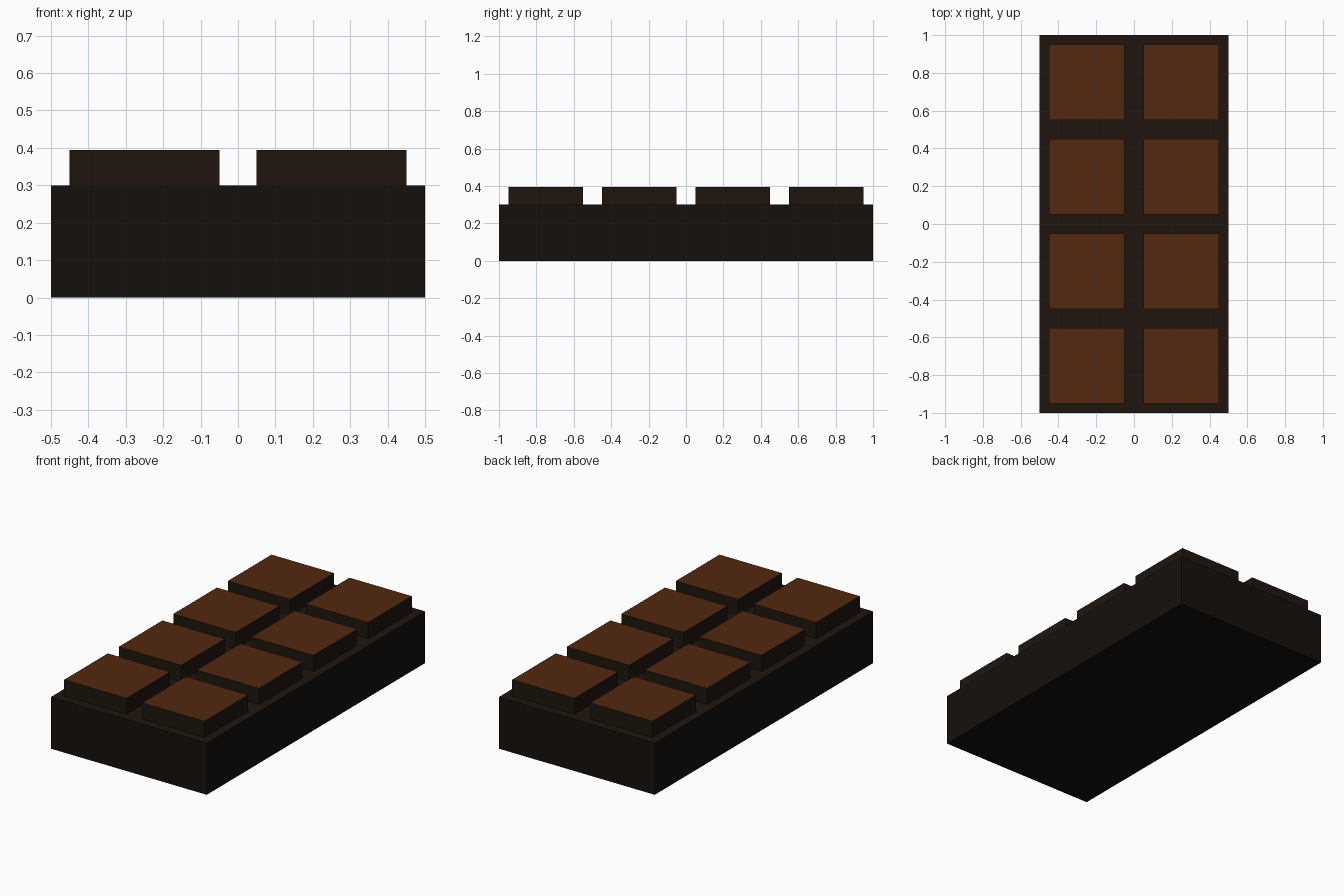
import bpy, bmesh
from mathutils import Vector

if "Cube" in bpy.data.objects:
    bpy.data.objects.remove(bpy.data.objects["Cube"])

BASE_H, TOP_H, GAP = 0.30, 0.394, 0.05


def material(name, rgb):
    m = bpy.data.materials.new(name)
    m.diffuse_color = (*rgb, 1)
    m.use_nodes = True
    m.node_tree.nodes["Principled BSDF"].inputs["Base Color"].default_value = m.diffuse_color
    return m


bm = bmesh.new()

# top of the slab: 2 x 4 square cells
bmesh.ops.create_grid(bm, x_segments=2, y_segments=4, size=1)
for v in bm.verts:
    v.co = Vector((v.co.x * 0.5, v.co.y, BASE_H))
cells = list(bm.faces)
rim = [e for e in bm.edges if e.is_boundary]

# slab walls and underside
walls = bmesh.ops.extrude_edge_only(bm, edges=rim)["geom"]
for v in walls:
    if isinstance(v, bmesh.types.BMVert):
        v.co.z = 0
bottom_edges = [e for e in bm.edges if all(v.co.z == 0 for v in e.verts)]
bmesh.ops.edgeloop_fill(bm, edges=bottom_edges)
outer = [f for f in bm.faces if f not in cells]

# raised pieces: inset each cell, then pull it up
for f in bm.faces:
    f.material_index = 1
for f in outer:
    f.material_index = 0
bmesh.ops.inset_individual(bm, faces=cells, thickness=GAP, use_even_offset=True)
tops = bmesh.ops.extrude_discrete_faces(bm, faces=cells)["faces"]
for f in tops:
    f.material_index = 2
    for v in f.verts:
        v.co.z = TOP_H
bmesh.ops.recalc_face_normals(bm, faces=bm.faces)

mesh = bpy.data.meshes.new("chocolate_bar")
bm.to_mesh(mesh)
bm.free()

# slab sides, grooves and piece tops
mesh.materials.append(material("slab_dark", (0.0075, 0.0052, 0.0040)))
mesh.materials.append(material("groove_brown", (0.014, 0.0075, 0.0045)))
mesh.materials.append(material("top_brown", (0.085, 0.021, 0.0048)))
bar = bpy.data.objects.new("chocolate_bar", mesh)
bpy.context.collection.objects.link(bar)
